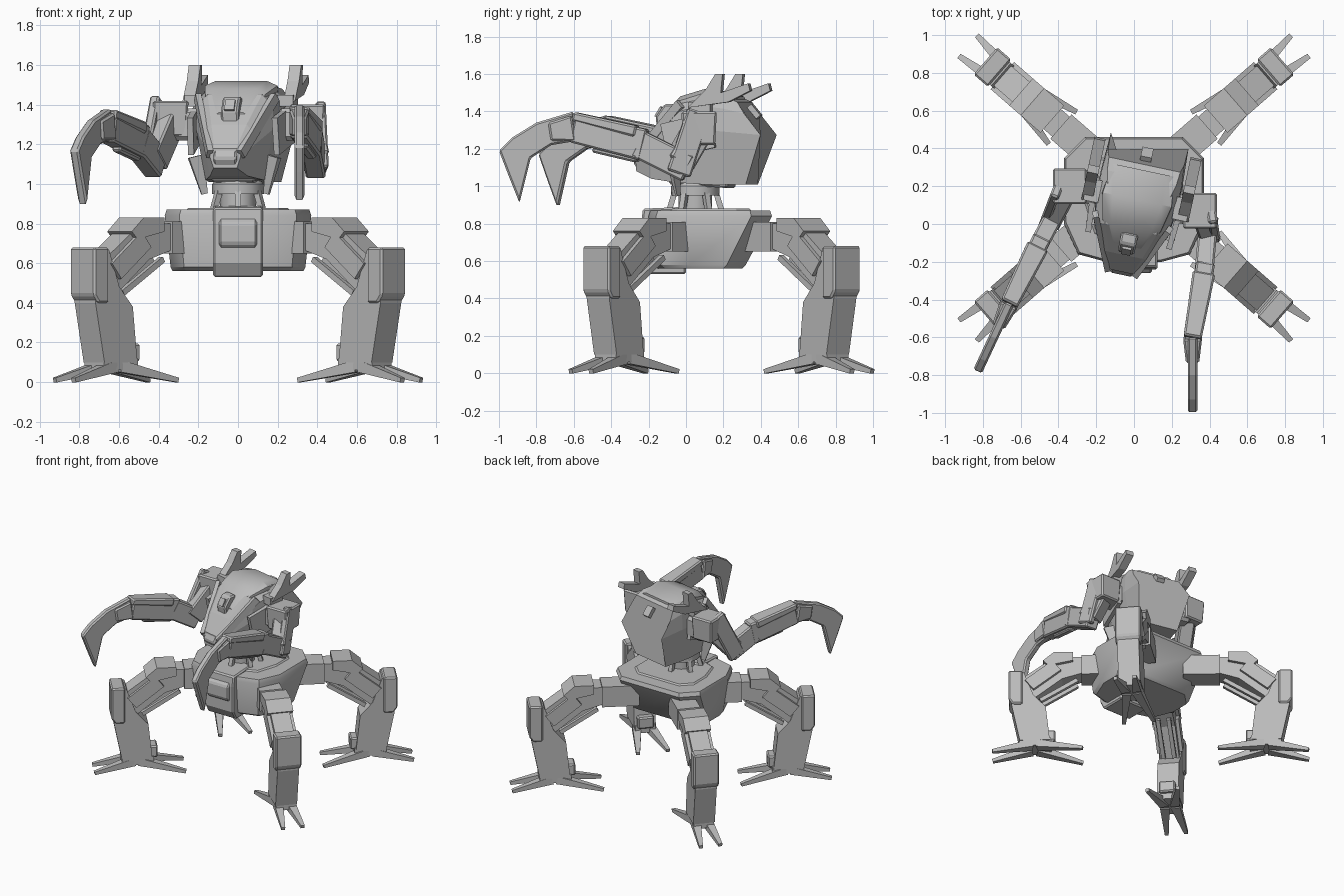
import bpy, bmesh, math
from mathutils import Matrix, Vector

if "Cube" in bpy.data.objects:
    bpy.data.objects.remove(bpy.data.objects["Cube"])

colour = (.5, .5, .5, 1)
grey = bpy.data.materials.new("plain grey")
grey.use_nodes = True
grey.diffuse_color = colour
grey.node_tree.nodes["Principled BSDF"].inputs["Base Color"].default_value = colour

UP = Vector((0, 0, 1))
SIDES = (-1, 1)


def skin(name, rings, place=Matrix(), bevel=0, smooth=False):
    """Skin a list of equal rings into a closed solid."""
    bm = bmesh.new()
    loops = [[bm.verts.new(point) for point in ring] for ring in rings]
    for lower, upper in zip(loops, loops[1:]):
        for i in range(len(lower)):
            bm.faces.new((lower[i - 1], lower[i], upper[i], upper[i - 1]))
    bm.faces.new(loops[0][::-1])
    bm.faces.new(loops[-1])
    bmesh.ops.recalc_face_normals(bm, faces=bm.faces)
    mesh = bpy.data.meshes.new(name)
    bm.to_mesh(mesh)
    bm.free()
    mesh.materials.append(grey)
    obj = bpy.data.objects.new(name, mesh)
    obj.matrix_world = place
    bpy.context.collection.objects.link(obj)
    if bevel:
        modifier = obj.modifiers.new("Bevel", "BEVEL")
        modifier.width, modifier.segments = bevel, 1
    if smooth:
        bpy.ops.object.select_all(action="DESELECT")
        obj.select_set(True)
        bpy.context.view_layer.objects.active = obj
        bpy.ops.object.shade_smooth_by_angle(angle=math.radians(32))


def prism(name, profile, width, place=Matrix(), offset=0, bevel=0):
    """Extrude a profile of (forward, up) points sideways."""
    rings = [[(forward, offset + side * width / 2, up) for forward, up in profile] for side in SIDES]
    skin(name, rings, place, bevel)


def beam(name, start, end, width, height, taper=1, place=Matrix(), bevel=0):
    """Upright box from start to end, scaled by taper at the end."""
    start, end = Vector(start), Vector(end)
    along = (end - start).normalized()
    across = along.cross(UP)
    across = across.normalized() if across.length > .01 else Vector((1, 0, 0))
    rise = across.cross(along)
    corners = [across * sx * width / 2 + rise * sx * sz * height / 2 for sx in SIDES for sz in SIDES]
    rings = [[start + corner for corner in corners], [end + corner * taper for corner in corners]]
    skin(name, rings, place, bevel)


def frame(origin, degrees):
    return Matrix.Translation(origin) @ Matrix.Rotation(math.radians(degrees), 4, "Z")


def mirrored(half):
    return half + [(-x, y, z) for x, y, z in reversed(half)]


# Lower hull: the stern slopes outward with height
def outline(height, wide, back, front):
    cut = wide * .3
    return mirrored([(wide * .4, front, height), (wide * .8, front + .04, height),
                     (wide, front + .2, height), (wide, back - cut, height), (wide - cut, back, height)])


skin("hull", [outline(.56, .33, .3, -.15), outline(.58, .34, .32, -.18),
              outline(.84, .37, .46, -.2), outline(.87, .36, .45, -.19)], smooth=True)
skin("hull_deck", [outline(.86, .27, .36, -.1), outline(.88, .25, .34, -.08)])

# Front pod with a raised lower block
forward = frame((0, 0, 0), -90)
prism("front_pod", [(0, .89), (.23, .88), (.24, .8), (.24, .6), (.2, .53), (0, .53)], .25, forward, bevel=.01)
prism("front_pod_block", [(.2, .86), (.26, .8), (.26, .7), (.2, .64)], .19, forward, bevel=.01)


# Waist joint
def disc(height, radius, sides=12):
    turns = [math.tau * i / sides for i in range(sides)]
    return [(radius * math.cos(turn), radius * math.sin(turn), height) for turn in turns]


waist = frame((0, .05, 0), 0)
skin("waist", [disc(.86, .09), disc(.96, .09)], waist, smooth=True)
skin("waist_collar", [disc(.95, .13), disc(1, .13), disc(1.04, .1)], waist, smooth=True)
for i in range(6):
    spoke = waist @ frame((0, 0, 0), i * 60 + 30)
    beam("waist_strut", (.14, 0, .87), (.11, 0, .97), width=.03, height=.03, place=spoke)


# Four legs: in each leg frame the first axis points away from the hull
def build_leg(leg):
    def box(name, start, end, width, height, taper=1, offset=0, spread=0, bevel=0):
        (near, low), (far, high) = start, end
        beam(name, (near, offset, low), (far, offset + spread, high), width, height, taper, leg, bevel)

    thigh = [(.4, .8), (.62, .8), (.86, .62), (.84, .44), (.76, .46), (.56, .62), (.4, .67)]
    cap = [(.48, .83), (.62, .83), (.7, .76), (.66, .72), (.48, .76)]
    shin = [(.84, .67), (.93, .67), (.93, .4), (.87, .1), (.65, .1), (.68, .38), (.77, .48)]
    guard = [(.85, .68), (.95, .68), (.95, .44), (.92, .4), (.85, .4)]
    box("hip", (.15, .73), (.42, .73), width=.17, height=.16)
    prism("thigh", thigh, .14, leg)
    prism("knee_cap", cap, .19, leg)
    prism("shin", shin, .16, leg)
    prism("shin_guard", guard, .19, leg, bevel=.01)
    box("ankle", (.61, .15), (.7, .15), width=.12, height=.09, bevel=.01)
    box("foot_hub", (.64, .09), (.87, .09), width=.15, height=.06)
    for side in SIDES:
        toe = side * .04
        box("thigh_strut", (.45, .62), (.72, .45), width=.03, height=.03, offset=toe)
        box("thigh_plate", (.6, .72), (.8, .56), width=.03, height=.1, offset=side * .08)
        box("outer_toe", (.78, .08), (1.07, .01), width=.07, height=.06, taper=.4, offset=toe, spread=toe * .8)
        box("inner_toe", (.74, .08), (.41, .01), width=.07, height=.06, taper=.4, offset=toe, spread=toe * 1.8)


for side in SIDES:
    for end in SIDES:
        splay = math.atan2(end * .87, side)
        build_leg(frame((side * .07, .19 + end * .05, 0), math.degrees(splay)))

# Upper body, turned slightly to its right
turn = frame((0, .05, 0), -12)


def section(y, half_width, low, high, top=.7, bulge=0):
    """Eight-sided slice; bulge pushes the widest level backwards."""
    tall = high - low
    return mirrored([(half_width * .75, y + bulge * .3, low), (half_width, y + bulge, low + tall * .6),
                     (half_width * .98, y + bulge * .3, low + tall * .86), (half_width * top, y, high)])


skin("torso", [section(-.31, .08, 1.08, 1.18), section(-.22, .13, 1.04, 1.3),
               section(-.08, .2, 1.02, 1.45), section(.07, .22, 1.01, 1.5),
               section(.2, .22, 1.01, 1.48, top=.85), section(.27, .21, 1.01, 1.45, top=.92, bulge=.13)], turn)
skin("canopy", [section(-.17, .09, 1.25, 1.36), section(-.06, .16, 1.3, 1.48),
                section(.08, .19, 1.35, 1.52), section(.24, .17, 1.35, 1.48)], turn, smooth=True)
nose = turn @ forward
prism("chin", [(.2, 1.17), (.3, 1.19), (.33, 1.13), (.3, 1.08), (.2, 1.04)], .12, nose, bevel=.01)
prism("brow_sensor", [(.1, 1.44), (.16, 1.44), (.21, 1.37), (.2, 1.3), (.1, 1.36)], .09, nose, bevel=.01)
beam("sensor_lens", (0, -.18, 1.42), (0, -.21, 1.37), width=.05, height=.02, place=turn)
beam("rear_hatch", (0, .3, 1.43), (0, .35, 1.37), width=.06, height=.03, place=turn)
beam("belly_block", (0, -.12, 1.05), (0, .2, 1.03), width=.22, height=.08, place=turn, bevel=.01)

# Forked fins, cheek rails and shoulder mounts
fin = [(.02, 1.42), (.12, 1.52), (.17, 1.6), (.21, 1.6), (.2, 1.5), (.35, 1.55), (.36, 1.51), (.24, 1.45)]
for side in SIDES:
    flank = side * .2
    prism("forked_fin", fin, .06, turn @ frame((0, 0, 0), 90), offset=flank * -1.3)
    beam("fin_mount", (flank, .08, 1.42), (flank * 1.4, .08, 1.42), width=.12, height=.06, place=turn)
    beam("cheek_rail", (flank, -.04, 1.44), (flank * .4, -.31, 1.15), width=.03, height=.05, place=turn)
    beam("side_plate", (flank * 1.1, -.12, 1.24), (flank * 1.2, .14, 1.3), width=.03, height=.19, place=turn)
    beam("hanging_blade", (flank, -.08, 1.14), (flank * .8, -.06, .95), width=.03, height=.08,
         taper=.4, place=turn)
    beam("shoulder_axle", (flank, .08, 1.3), (flank * 1.8, .08, 1.3), width=.15, height=.16,
         place=turn, bevel=.02)

# Arms with hooked blades
hook = [(0, .09), (.2, .03), (.33, -.05), (.4, -.12), (.35, -.25), (.29, -.4), (.23, -.16), (.12, -.09), (0, -.07)]


def build_arm(side, shoulder, elbow, bend, wrist, heading):
    shoulder, elbow, bend, wrist = map(Vector, (shoulder, elbow, bend, wrist))
    lift = UP * .09
    out = Vector((math.copysign(.06, shoulder.x), 0, 0))

    def part(name, start, end, width, height, taper=1):
        beam(side + "_" + name, start, end, width, height, taper, bevel=.01)

    part("shoulder", shoulder + lift, shoulder - lift, width=.18, height=.19, taper=.9)
    part("pauldron", shoulder + out + lift, elbow + out * .6 - lift * .6, width=.05, height=.13)
    part("upper_arm", shoulder, elbow, width=.11, height=.15)
    part("elbow", elbow.lerp(bend, -.25), bend, width=.1, height=.15)
    part("forearm", bend.lerp(wrist, -.12), wrist, width=.1, height=.17, taper=.9)
    part("forearm_cover", bend + lift * .7, wrist + lift * .7, width=.12, height=.06, taper=.8)
    part("forearm_rod", bend - lift, bend.lerp(wrist, .7) - lift, width=.05, height=.03)
    place = frame(wrist, heading)
    beam(side + "_wrist", (0, 0, 0), (.13, 0, -.02), width=.1, height=.14, taper=.7, place=place, bevel=.01)
    prism(side + "_hook", hook, .05, place, bevel=.01)


build_arm("left", shoulder=(.35, .07, 1.31), elbow=(.39, -.04, 1.12), bend=(.37, -.26, 1.23),
          wrist=(.31, -.6, 1.31), heading=-90)
build_arm("right", shoulder=(-.34, .2, 1.33), elbow=(-.43, .03, 1.12), bend=(-.51, -.12, 1.22),
          wrist=(-.66, -.42, 1.29), heading=-115)
